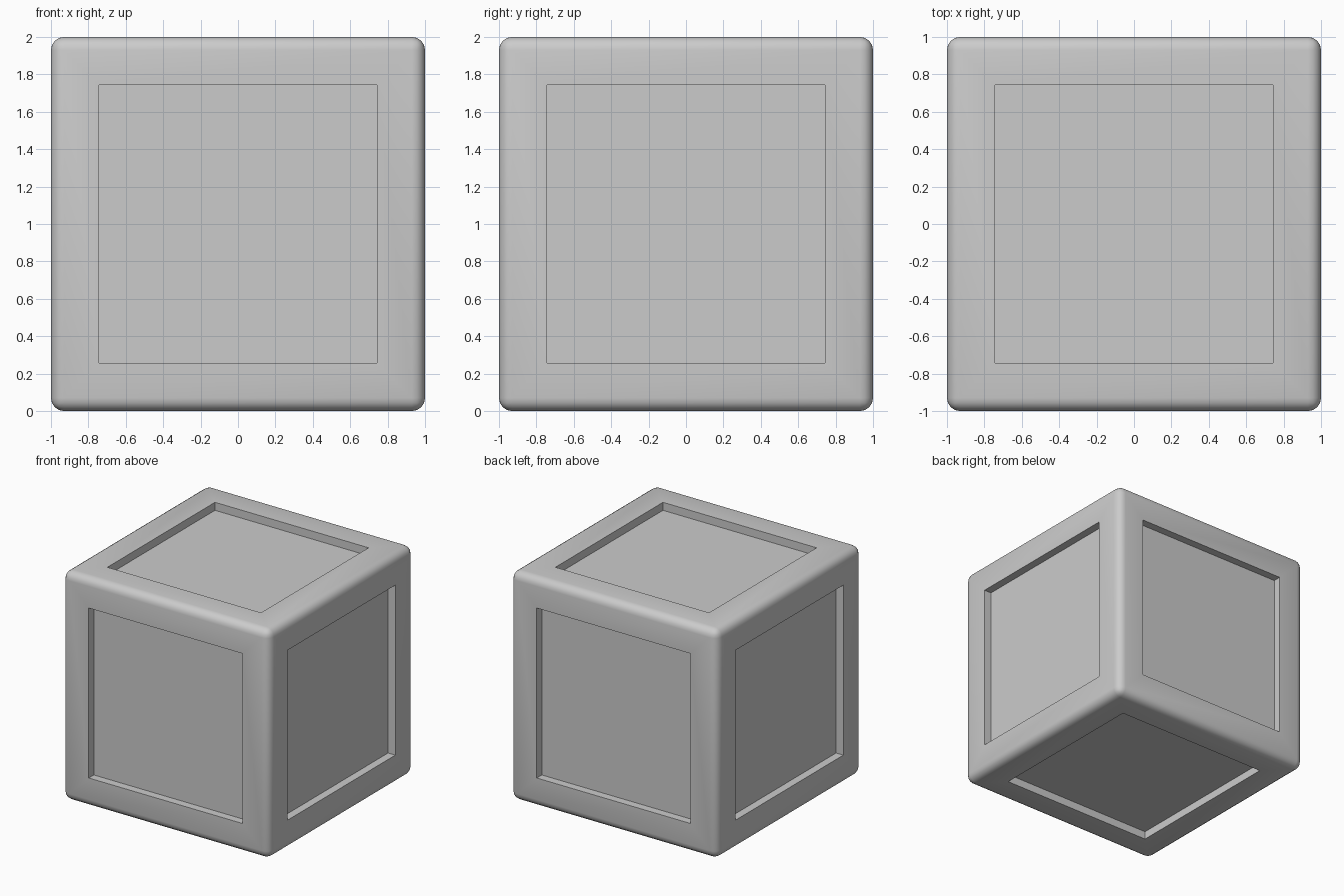
import bpy, bmesh

if "Cube" in bpy.data.objects:
    bpy.data.objects.remove(bpy.data.objects["Cube"])

RADIUS = 0.07   # rounded outer edges
PANEL = 0.742   # half width of the sunken panels
DEPTH = 0.07    # how far the panels are sunk

# Crate body: rounded cube
bm = bmesh.new()
bmesh.ops.create_cube(bm, size=2)
bmesh.ops.bevel(bm, geom=bm.edges[:], offset=RADIUS, offset_type='OFFSET',
                segments=4, profile=0.5, affect='EDGES')

# Sunken square panel on each of the six sides
bm.normal_update()
sides = [f for f in bm.faces if f.calc_area() > 1]
bmesh.ops.inset_individual(bm, faces=sides, thickness=1 - RADIUS - PANEL,
                           use_even_offset=True)
bmesh.ops.inset_individual(bm, faces=sides, thickness=0, depth=-DEPTH)

# Stand it on the floor
bmesh.ops.translate(bm, vec=(0, 0, 1), verts=bm.verts[:])
bmesh.ops.recalc_face_normals(bm, faces=bm.faces[:])
mesh = bpy.data.meshes.new("crate")
bm.to_mesh(mesh)
bm.free()

crate = bpy.data.objects.new("crate", mesh)
bpy.context.collection.objects.link(crate)
bpy.context.view_layer.objects.active = crate
crate.select_set(True)
bpy.ops.object.shade_smooth_by_angle(angle=0.6)
